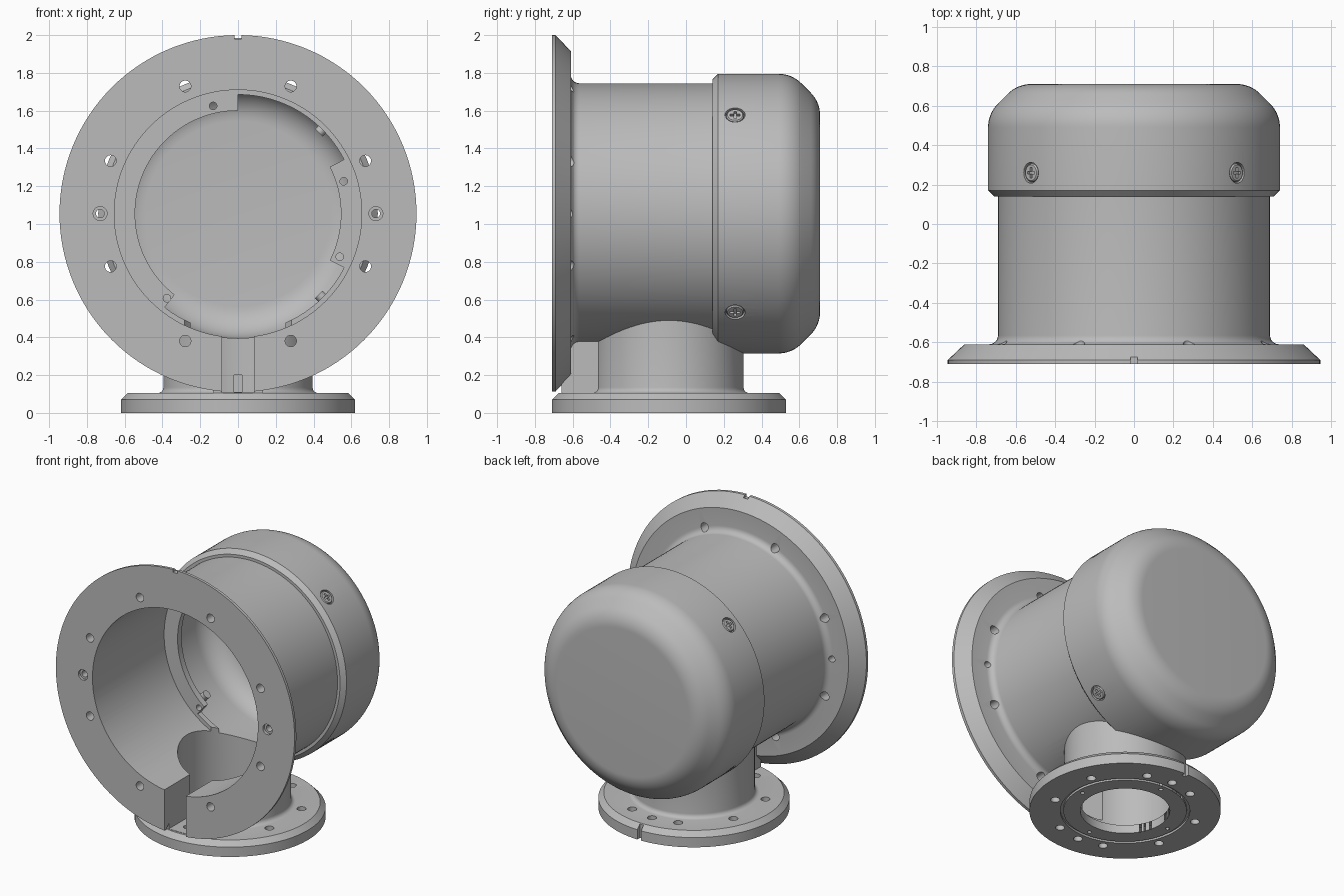
import bpy, bmesh, math
from mathutils import Matrix, Vector

cube = bpy.data.objects.get("Cube")
if cube:
    bpy.data.objects.remove(cube, do_unlink=True)

GREY = (0.5, 0.5, 0.5, 1)
metal = bpy.data.materials.new("grey_metal")
metal.use_nodes = True
metal.diffuse_color = GREY
metal.node_tree.nodes["Principled BSDF"].inputs["Base Color"].default_value = GREY

AXIS_Z = 1.055                      # height of the barrel axis
BASE_Y = -0.09                      # centre of the foot
BARREL = Matrix.Translation((0, 0, AXIS_Z)) @ Matrix.Rotation(-math.pi / 2, 4, 'X')
FOOT = Matrix.Translation((0, BASE_Y, 0))


def make(name, bm, matrix=Matrix()):
    bmesh.ops.recalc_face_normals(bm, faces=bm.faces)
    bm.transform(matrix)
    mesh = bpy.data.meshes.new(name)
    bm.to_mesh(mesh)
    bm.free()
    mesh.materials.append(metal)
    obj = bpy.data.objects.new(name, mesh)
    bpy.context.collection.objects.link(obj)
    return obj


def lathe(name, profile, matrix, steps=128):
    """Revolve (radius, height) points around local z."""
    bm = bmesh.new()
    vs = [bm.verts.new((r, 0, h)) for r, h in profile]
    es = [bm.edges.new(pair) for pair in zip(vs, vs[1:])]
    if profile[0][0] > 0:
        es.append(bm.edges.new((vs[-1], vs[0])))
    bmesh.ops.spin(bm, geom=vs + es, cent=(0, 0, 0), axis=(0, 0, 1),
                   angle=math.tau, steps=steps, use_merge=True)
    bmesh.ops.remove_doubles(bm, verts=bm.verts, dist=1e-5)
    return make(name, bm, matrix)


def add_rod(bm, r, bottom, top, matrix=Matrix(), seg=24):
    bmesh.ops.create_cone(bm, cap_ends=True, segments=seg, radius1=r, radius2=r, depth=top - bottom,
                          matrix=matrix @ Matrix.Translation((0, 0, (bottom + top) / 2)))


def add_box(bm, low, high, matrix=Matrix()):
    low, high = Vector(low), Vector(high)
    bmesh.ops.create_cube(bm, size=1, matrix=matrix @ Matrix.Translation((low + high) / 2)
                          @ Matrix.Diagonal((*(high - low), 1)))


def box(name, low, high):
    bm = bmesh.new()
    add_box(bm, low, high)
    return make(name, bm)


def ring_holes(bm, angles, ring, r, bottom, top):
    for a in angles:
        t = math.radians(a)
        add_rod(bm, r, bottom, top, Matrix.Translation((ring * math.cos(t), ring * math.sin(t), 0)))


def combine(target, tool, operation):
    tool.hide_render = True
    mod = target.modifiers.new("cut", 'BOOLEAN')
    mod.object, mod.operation, mod.solver = tool, operation, 'EXACT'
    bpy.context.view_layer.objects.active = target
    bpy.ops.object.modifier_apply(modifier=mod.name)
    bpy.data.objects.remove(tool, do_unlink=True)


def smooth(obj):
    bpy.ops.object.select_all(action='DESELECT')
    obj.select_set(True)
    bpy.context.view_layer.objects.active = obj
    bpy.ops.object.shade_smooth_by_angle(angle=math.radians(25))


def arc(cx, cy, r, start, end, n):
    return [(cx + r * math.cos(math.radians(start + (end - start) * i / n)),
             cy + r * math.sin(math.radians(start + (end - start) * i / n))) for i in range(n + 1)]


# Barrel with its mounting flange and domed rear cap
housing = lathe("housing", [(0, -0.71), (0.945, -0.71), (0.945, -0.69), (0.86, -0.61)]
                + arc(0.735, -0.565, 0.045, 270, 180, 6)
                + [(0.69, 0.14), (0.71, 0.14), (0.74, 0.17)]
                + arc(0.57, 0.49, 0.17, 0, 45, 8)
                + arc(0.52, 0.54, 0.17, 45, 90, 8) + [(0, 0.71)], BARREL)

# Foot disc and neck
foot = lathe("foot", [(0, 0), (0.62, 0), (0.62, 0.07), (0.585, 0.105)]
             + arc(0.425, 0.135, 0.03, 270, 180, 5) + [(0.395, 0.75), (0, 0.75)], FOOT)
combine(housing, foot, 'UNION')
combine(housing, box("cable_duct", (-0.13, -0.66, 0.04), (0.13, -0.4, 0.5)), 'UNION')

# Hollow interior: barrel bore, neck bore and cable slot
bore = lathe("bore", [(0, -0.8), (0.655, -0.8), (0.655, 0.1), (0.63, 0.1), (0.63, 0.14), (0.66, 0.14)]
             + arc(0.49, 0.45, 0.17, 0, 90, 10) + [(0, 0.62)], BARREL)
combine(housing, bore, 'DIFFERENCE')
neck_bore = lathe("neck_bore", [(0, -0.1), (0.29, -0.1), (0.29, 0.06), (0.34, 0.06),
                                (0.34, 0.95), (0, 0.95)], FOOT)
combine(housing, neck_bore, 'DIFFERENCE')
combine(housing, box("slot", (-0.085, -0.8, 0.107), (0.085, -0.3, 0.7)), 'DIFFERENCE')

# Bolt holes in the flange and foot, alignment notches
EIGHT = [22.5 + 45 * i for i in range(8)]
bm = bmesh.new()
ring_holes(bm, EIGHT, 0.73, 0.03, -0.8, -0.5, )
ring_holes(bm, (0, 180), 0.73, 0.022, -0.8, -0.5)
add_box(bm, (-0.018, -0.96, -0.8), (0.018, -0.925, -0.675))
combine(housing, make("flange_holes", bm, BARREL), 'DIFFERENCE')
bm = bmesh.new()
ring_holes(bm, (0, 180), 0.73, 0.037, -0.8, -0.69)
combine(housing, make("counterbores", bm, BARREL), 'DIFFERENCE')
bm = bmesh.new()
ring_holes(bm, EIGHT + [90, 270], 0.475, 0.03, -0.1, 0.125)
ring_holes(bm, (0, 90, 180, 270), 0.36, 0.014, -0.1, 0.04)
add_box(bm, (-0.015, 0.59, -0.1), (0.015, 0.7, 0.2))
add_box(bm, (-0.02, 0.3, 0.11), (0.02, 0.37, 0.2))
combine(housing, make("foot_holes", bm, FOOT), 'DIFFERENCE')
groove = lathe("groove", [(0.40, -0.05), (0.42, -0.05), (0.42, 0.015), (0.40, 0.015)], FOOT)
combine(housing, groove, 'DIFFERENCE')

# Countersunk cross-head screws around the cap
RADIAL = [Matrix.Translation((0, 0.26, AXIS_Z)) @ Matrix.Rotation(math.radians(45 + 90 * i), 4, 'Y')
          for i in range(4)]
bm = bmesh.new()
for m in RADIAL:
    add_rod(bm, 0.053, 0.715, 0.8, m, 32)
combine(housing, make("screw_seats", bm), 'DIFFERENCE')
smooth(housing)

for i, m in enumerate(RADIAL):
    screw = lathe("cap_screw_%d" % (i + 1), [(0, 0.605), (0.028, 0.605), (0.028, 0.70), (0.046, 0.71),
                                             (0.046, 0.733), (0.04, 0.739), (0, 0.739)], m, 32)
    for w, d in ((0.026, 0.007), (0.007, 0.026)):
        bm = bmesh.new()
        add_box(bm, (-w, -d, 0.722), (w, d, 0.8), m)
        combine(screw, make("cross", bm), 'DIFFERENCE')
    smooth(screw)


# Inner ledges, drilled for fasteners
def ledge(name, start, end, holes):
    bm = bmesh.new()
    pts = arc(0, 0, 0.65, start, end, 48) + arc(0, 0, 0.545, end, start, 48)
    face = bm.faces.new([bm.verts.new((x, y, 0.095)) for x, y in pts])
    moved = bmesh.ops.extrude_face_region(bm, geom=[face])["geom"]
    bmesh.ops.translate(bm, vec=(0, 0, 0.045), verts=[v for v in moved if isinstance(v, bmesh.types.BMVert)])
    obj = make(name, bm, BARREL)
    bm = bmesh.new()
    ring_holes(bm, holes, 0.585, 0.02, 0.05, 0.2)
    combine(obj, make("drill", bm, BARREL), 'DIFFERENCE')
    smooth(obj)


ledge("right_ledge", -232, -90, (-103, -230))
ledge("left_ledge", -27, 27, (-17, 23))
